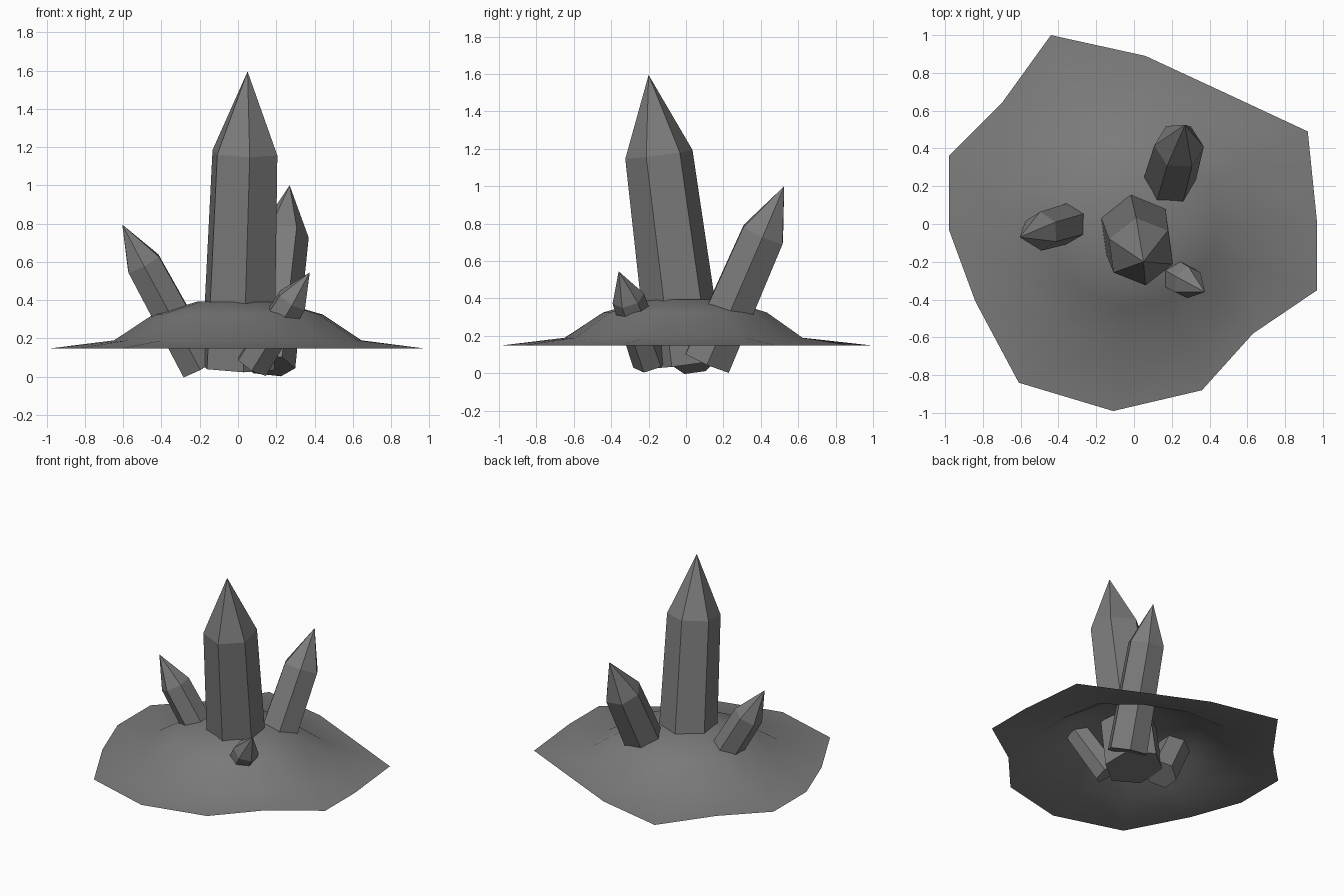
import bpy, bmesh, math
from mathutils import Vector

if "Cube" in bpy.data.objects:
    bpy.data.objects.remove(bpy.data.objects["Cube"])

grey = bpy.data.materials.new("stone grey")
grey.diffuse_color = (0.2, 0.2, 0.2, 1)
grey.use_nodes = True
grey.node_tree.nodes["Principled BSDF"].inputs["Base Color"].default_value = grey.diffuse_color


def finish(bm, name, smooth=False):
    bmesh.ops.recalc_face_normals(bm, faces=bm.faces)
    for f in bm.faces:
        f.smooth = smooth
    me = bpy.data.meshes.new(name)
    bm.to_mesh(me)
    bm.free()
    me.materials.append(grey)
    ob = bpy.data.objects.new(name, me)
    bpy.context.collection.objects.link(ob)
    return ob


def bridge(bm, a, b):
    n = len(a)
    for i in range(n):
        bm.faces.new((a[i], a[(i + 1) % n], b[(i + 1) % n], b[i]))


def fan(bm, ring, apex):
    for i in range(len(ring)):
        bm.faces.new((ring[i], ring[(i + 1) % len(ring)], apex))


# Leaning six-sided crystal: flat base, slightly tapered shaft, pointed tip
def crystal(name, base, tip, r_base, r_shoulder, phase, shoulder=0.725):
    base, tip = Vector(base), Vector(tip)
    axis = tip - base
    rot = Vector((0, 0, 1)).rotation_difference(axis)
    bm = bmesh.new()

    def ring(t, r):
        verts = []
        for k in range(6):
            a = math.radians(phase + 60 * k)
            offset = rot @ Vector((r * math.cos(a), r * math.sin(a), 0))
            verts.append(bm.verts.new(base + axis * t + offset))
        return verts

    low, high = ring(0, r_base), ring(shoulder, r_shoulder)
    bm.faces.new(low[::-1])
    bridge(bm, low, high)
    fan(bm, high, bm.verts.new(tip))
    return finish(bm, name)


crystal("main_crystal", (0, 0, 0.05), (0.05, -0.2, 1.595), 0.205, 0.183, 38)
crystal("back_crystal", (0.155, 0.115, 0.06), (0.27, 0.525, 1.0), 0.145, 0.132, 0)
crystal("left_crystal", (-0.2, 0.045, 0.05), (-0.605, -0.07, 0.795), 0.113, 0.104, 30)
crystal("small_crystal", (0.075, -0.19, 0.06), (0.375, -0.36, 0.545), 0.097, 0.088, 33, 0.7)

# Rock mound: open sheet with an irregular rim, rising to a rounded top
rim = [(0.97, 0.0), (0.92, 0.49), (0.47, 0.70), (0.06, 0.89), (-0.44, 1.0),
       (-0.70, 0.64), (-0.98, 0.36), (-0.98, -0.03), (-0.84, -0.41), (-0.61, -0.84),
       (-0.11, -0.99), (0.36, -0.88), (0.63, -0.58), (0.97, -0.35)]
bm = bmesh.new()
rings = []
for radius, irregular, z in ((0.95, 1, 0.148), (0.64, 0.4, 0.19), (0.44, 0.25, 0.325), (0.21, 0, 0.393)):
    verts = []
    for x, y in rim:
        d = math.hypot(x, y)
        s = radius * (irregular / 0.95 + (1 - irregular) / d) if irregular < 1 else 1
        verts.append(bm.verts.new((x * s, y * s, z)))
    if rings:
        bridge(bm, rings[-1], verts)
    rings.append(verts)
fan(bm, rings[-1], bm.verts.new((0, 0, 0.4)))
finish(bm, "rock_mound", smooth=True)
